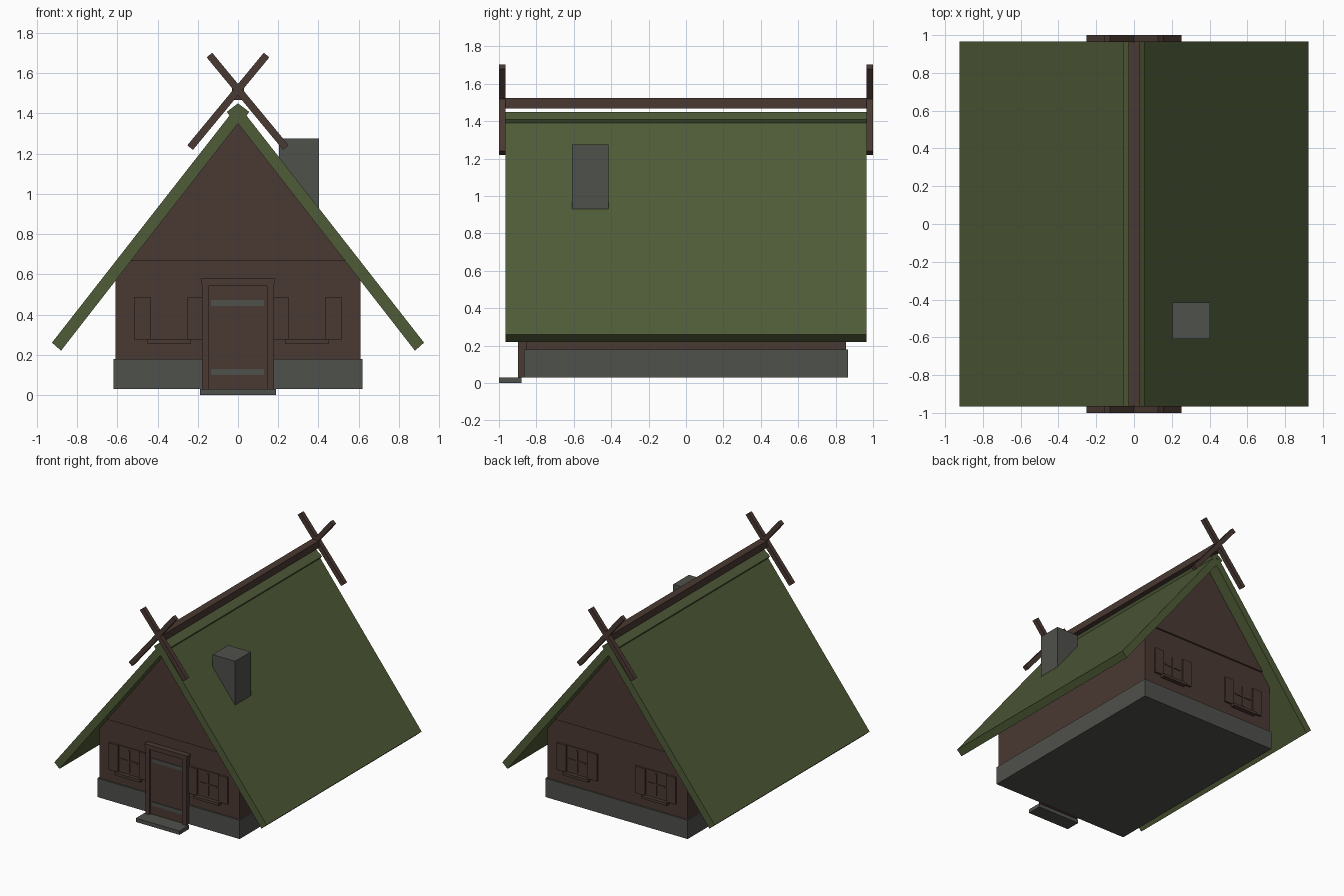
import bpy, bmesh, math
from mathutils import Matrix, Vector

if "Cube" in bpy.data.objects:
    bpy.data.objects.remove(bpy.data.objects["Cube"])


def material(name, rgb):
    m = bpy.data.materials.new(name)
    m.diffuse_color = (*rgb, 1.0)
    m.use_nodes = True
    m.node_tree.nodes["Principled BSDF"].inputs["Base Color"].default_value = m.diffuse_color
    return m


WOOD = material("brown wood", (0.068, 0.041, 0.032))
GREEN = material("mossy green", (0.078, 0.105, 0.039))
STONE = material("grey stone", (0.078, 0.082, 0.072))


def finish(name, bm, mat):
    bmesh.ops.recalc_face_normals(bm, faces=bm.faces)
    mesh = bpy.data.meshes.new(name)
    bm.to_mesh(mesh)
    bm.free()
    mesh.materials.append(mat)
    ob = bpy.data.objects.new(name, mesh)
    bpy.context.collection.objects.link(ob)
    return ob


def box(name, x, y, z, mat):
    """Box from (min, max) pairs."""
    bm = bmesh.new()
    size = Matrix.Diagonal((x[1] - x[0], y[1] - y[0], z[1] - z[0], 1))
    mid = Matrix.Translation((sum(x) / 2, sum(y) / 2, sum(z) / 2))
    bmesh.ops.create_cube(bm, size=1, matrix=mid @ size)
    return finish(name, bm, mat)


def prism(name, profile, y0, y1, mat):
    """Extrude an x-z profile along y."""
    bm = bmesh.new()
    face = bm.faces.new([bm.verts.new((x, y0, z)) for x, z in profile])
    ext = bmesh.ops.extrude_face_region(bm, geom=[face])
    verts = [v for v in ext["geom"] if isinstance(v, bmesh.types.BMVert)]
    bmesh.ops.translate(bm, verts=verts, vec=(0, y1 - y0, 0))
    return finish(name, bm, mat)


def mirrored(half):
    """Complete a profile whose first and last points lie on x = 0."""
    return half + [(-x, z) for x, z in reversed(half) if x > 0]


def chevron(name, top, outer, lower, under, y, mat):
    """Folded strip; outer and lower are the end corners."""
    prism(name, [(0, top), outer, lower, (0, under),
                 (-lower[0], lower[1]), (-outer[0], outer[1])], -y, y, mat)


# Body: foundation, walls, gable boards
box("foundation", (-0.62, 0.62), (-0.865, 0.865), (0.03, 0.178), STONE)
prism("walls", [(-0.61, 0.035), (0.61, 0.035), (0.61, 0.58), (0, 1.37), (-0.61, 0.58)],
      -0.855, 0.855, WOOD)
prism("gable_boards", [(-0.54, 0.665), (0.54, 0.665), (0, 1.36)], -0.868, 0.868, WOOD)

# Roof with ridge cap and ridge pole
chevron("roof", 1.443, (0.925, 0.26), (0.88, 0.22), 1.35, 0.965, GREEN)
chevron("ridge_cap", 1.45, (0.055, 1.408), (0.04, 1.385), 1.41, 0.967, GREEN)
box("ridge_pole", (-0.03, 0.03), (-0.965, 0.965), (1.467, 1.523), WOOD)

# Crossed beams at both gable ends
low, high = Vector((-0.238, 1.23)), Vector((0.142, 1.69))
side = (high - low).normalized().orthogonal() * 0.018
beam = [low + side, high + side, high - side, low - side]
for end, y in (("front", -0.982), ("back", 0.982)):
    for s in (-1, 1):
        prism(f"crossed_beam_{end}_{'right' if s < 0 else 'left'}",
              [(s * p.x, p.y) for p in beam], y - 0.018, y + 0.018, WOOD)

# Chimney
box("chimney", (0.205, 0.402), (-0.61, -0.415), (0.93, 1.275), STONE)

# Door with frame, hinges and step
box("door", (-0.145, 0.145), (-0.88, -0.85), (0.03, 0.545), WOOD)
for s, side_name in ((-1, "left"), (1, "right")):
    box(f"door_jamb_{side_name}", sorted((s * 0.145, s * 0.178)), (-0.897, -0.85), (0.03, 0.55), WOOD)
prism("door_lintel", [(-0.18, 0.545), (0.18, 0.545), (0.187, 0.58), (-0.187, 0.58)],
      -0.9, -0.85, WOOD)
for label, z in (("lower", 0.10), ("upper", 0.443)):
    box(f"door_hinge_{label}", (-0.135, 0.13), (-0.885, -0.878), (z, z + 0.03), STONE)
box("door_step", (-0.19, 0.19), (-1.0, -0.88), (0, 0.03), STONE)


# Shuttered windows, two on the front and two on the back
def window(label, cx, s):
    def part(name, x0, x1, depth, z0, z1):
        box(f"{name}_{label}", (cx + x0, cx + x1), sorted((s * 0.85, s * (0.855 + depth))),
            (z0, z1), WOOD)

    part("window_pane", -0.09, 0.09, 0.006, 0.276, 0.487)
    part("mullion_upright", -0.006, 0.006, 0.012, 0.295, 0.47)
    part("mullion_cross", -0.075, 0.075, 0.012, 0.377, 0.389)
    part("shutter_left", -0.175, -0.092, 0.016, 0.276, 0.487)
    part("shutter_right", 0.092, 0.175, 0.016, 0.276, 0.487)
    part("window_sill", -0.11, 0.11, 0.035, 0.256, 0.277)


for end, s in (("front", -1), ("back", 1)):
    for side_name, cx in (("left", -0.343), ("right", 0.343)):
        window(f"{end}_{side_name}", cx, s)
